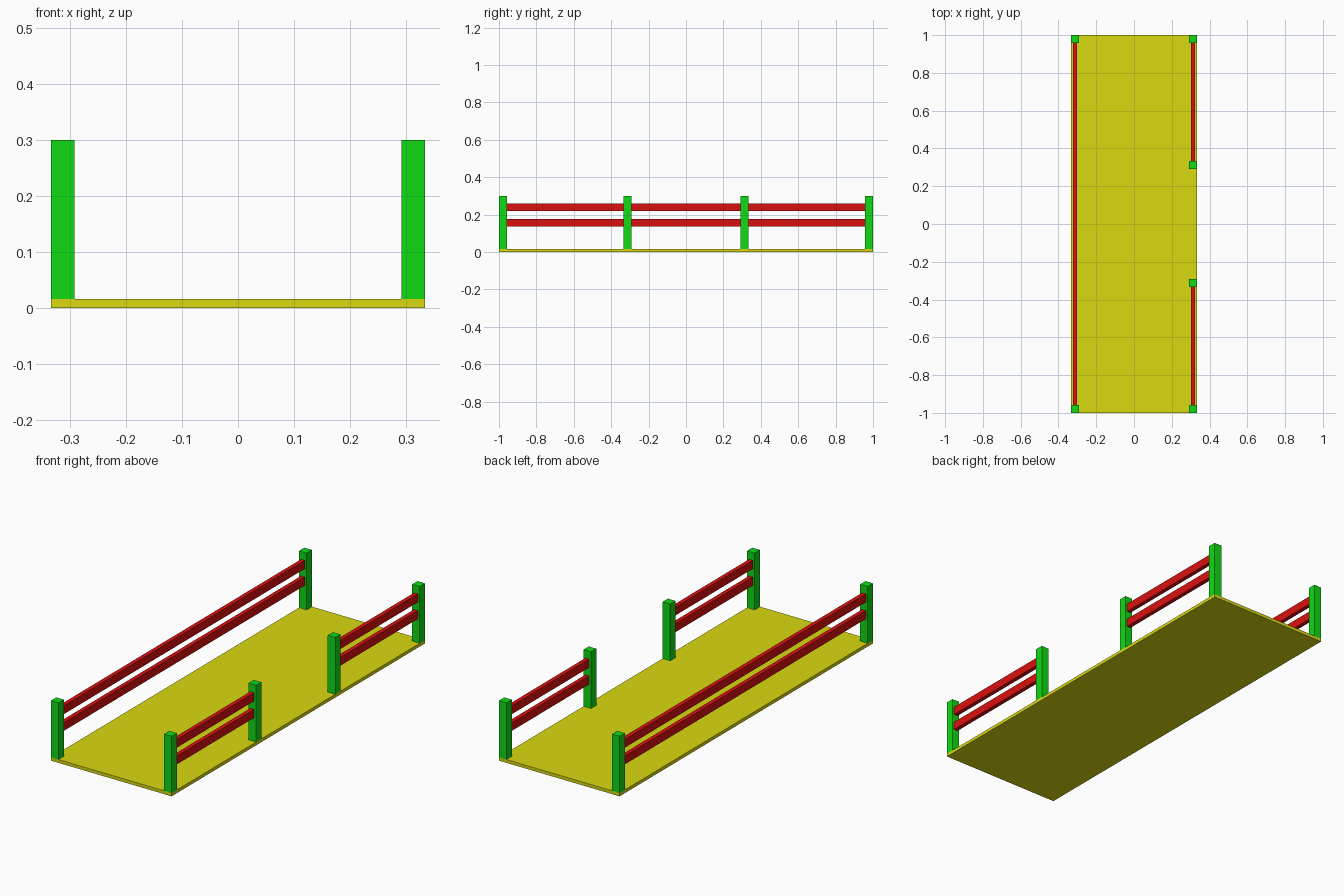
import bpy

cube = bpy.data.objects.get("Cube")
if cube:
    bpy.data.objects.remove(cube, do_unlink=True)


def make_material(name, rgb):
    mat = bpy.data.materials.new(name)
    mat.use_nodes = True
    colour = (*rgb, 1.0)
    mat.diffuse_color = colour
    mat.node_tree.nodes["Principled BSDF"].inputs["Base Color"].default_value = colour
    return mat


yellow = make_material("deck yellow", (0.7, 0.7, 0.005))
green = make_material("post green", (0.005, 0.7, 0.007))
red = make_material("rail red", (0.7, 0.005, 0.005))


def box(name, low, high, mat):
    """Axis-aligned box between two corners."""
    centre = [(a + b) / 2 for a, b in zip(low, high)]
    bpy.ops.mesh.primitive_cube_add(size=1, location=centre)
    obj = bpy.context.object
    obj.name = name
    obj.scale = [b - a for a, b in zip(low, high)]
    bpy.ops.object.transform_apply(location=False, rotation=False, scale=True)
    obj.data.materials.append(mat)
    return obj


HALF_W, HALF_L = 1 / 3, 1.0
DECK, TOP = 0.0165, 0.3
POST, RAIL_W, RAIL_H = 0.0417, 0.021, 0.0417
HALF_POST = POST / 2
POST_X = HALF_W - HALF_POST
END_Y = HALF_L - HALF_POST
GATE_Y = HALF_W - HALF_POST

# Deck
box("deck", (-HALF_W, -HALF_L, 0), (HALF_W, HALF_L, DECK), yellow)


def post(name, x, y):
    box(name, (x - HALF_POST, y - HALF_POST, DECK),
        (x + HALF_POST, y + HALF_POST, TOP), green)


def rails(name, x, y0, y1):
    """Lower and upper rail running between two posts."""
    for level, z in (("lower", 0.1354), ("upper", 0.2188)):
        box(f"{name}_{level}_rail", (x - RAIL_W / 2, y0 + HALF_POST, z),
            (x + RAIL_W / 2, y1 - HALF_POST, z + RAIL_H), red)


# Corner posts and the posts either side of the opening
for end, sign in (("front", -1), ("back", 1)):
    post(f"right_{end}_post", -POST_X, sign * END_Y)
    post(f"left_{end}_post", POST_X, sign * END_Y)
    post(f"{end}_opening_post", POST_X, sign * GATE_Y)

# Rails: unbroken on one side, split by the opening on the other
rails("right", -POST_X, -END_Y, END_Y)
rails("left_front", POST_X, -END_Y, -GATE_Y)
rails("left_back", POST_X, GATE_Y, END_Y)
